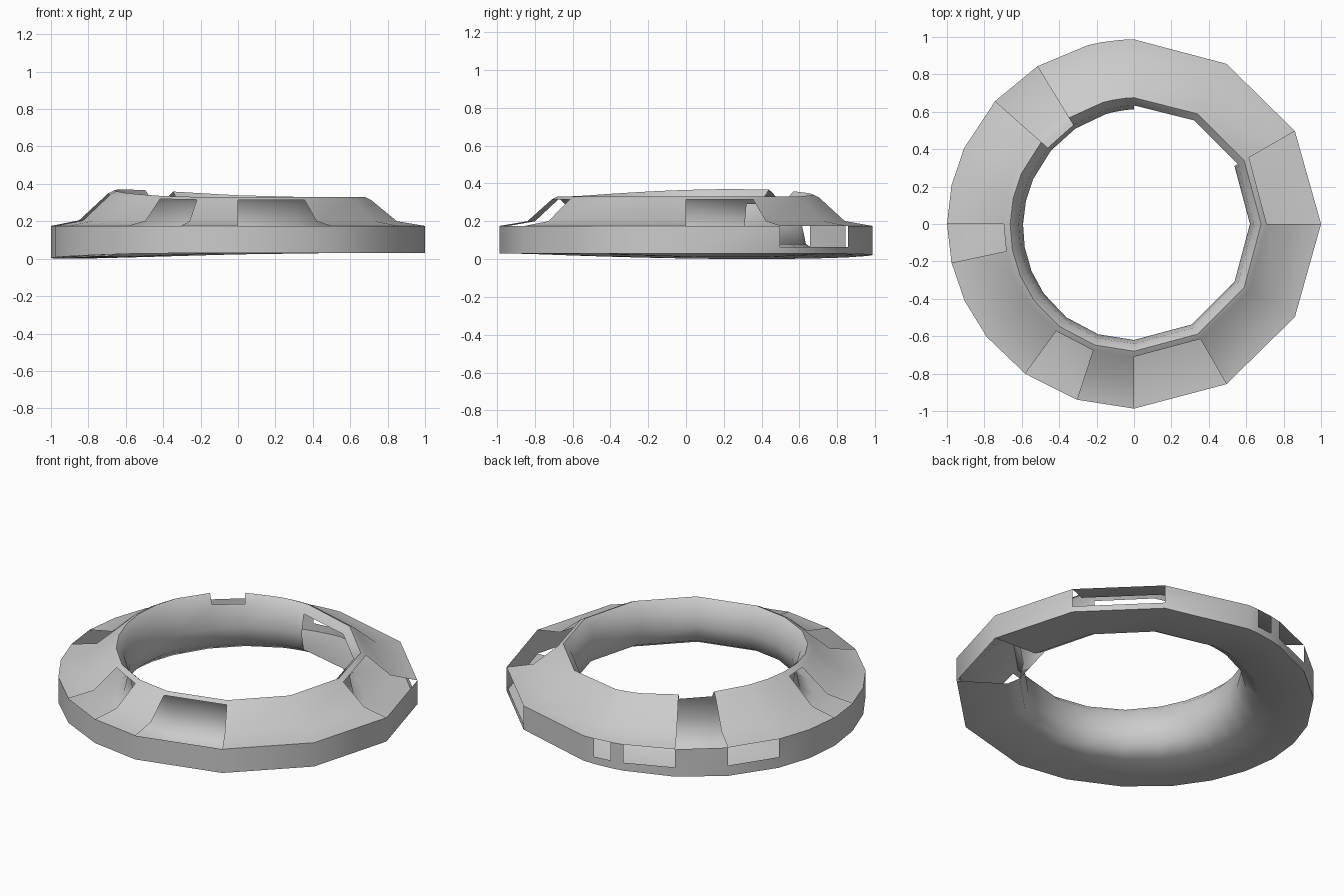
import bpy, bmesh
from math import sin, cos, radians

if "Cube" in bpy.data.objects:
    bpy.data.objects.remove(bpy.data.objects["Cube"])

# Uneven segment angles: coarse on the right, finer on the left
ANGLES = [0, 30, 60, 90, 94, 100, 104.5, 121.5, 138.5, 156, 168, 180,
          192, 204.5, 217.5, 234, 252, 270, 300, 330]

# Cross-section (radius, height), from outer bottom edge over the top to the inside
PROFILE = [(1.0, .03), (1.0, .065), (1.0, .175), (.85, .20), (.71, .315),
           (.68, .33), (.64, .29), (.62, .18), (.64, .08), (.71, .04)]
WALL, FLANGE, CONE, SHOULDER, TOP, INNER_UP, INNER_LOW, LIP, BASE = 1, 2, 3, 4, 5, 6, 7, 8, 9

# Open panels in the shell: start angle, end angle, bands left out
OPENINGS = [
    (30, 60, (WALL,)), (94, 100, (WALL,)), (104.5, 121.5, (WALL,)), (138.5, 156, (WALL,)),
    (0, 30, (FLANGE, CONE)), (180, 192, (FLANGE, CONE)),
    (234, 252, (FLANGE, CONE)), (270, 300, (FLANGE, CONE)),
    (121.5, 138.5, (FLANGE, CONE, SHOULDER, TOP)),
    (30, 90, (INNER_UP, INNER_LOW)),
    (330, 360, (LIP, BASE)),
]


def is_open(a, band):
    return any(s <= a < e and band in bands for s, e, bands in OPENINGS)


def point(a, r, z):
    # The tube swells gently on the back left
    swell = max(0, cos(radians(a - 158))) ** 1.5
    if z > .18:
        z += .04 * swell * (z - .18) / .15
    elif z < .06:
        z -= .03 * swell
    if r < .8:
        r -= .03 * swell * (.8 - r) / .18
    r *= 1 - .013 * abs(sin(radians(a))) if r > .8 else 1
    return r * cos(radians(a)), r * sin(radians(a)), z


# Ring shell
bm = bmesh.new()
rings = [[bm.verts.new(point(a, r, z)) for r, z in PROFILE] for a in ANGLES]
n, m = len(ANGLES), len(PROFILE)
for i, a in enumerate(ANGLES):
    here, after = rings[i], rings[(i + 1) % n]
    for j in range(m):
        if not is_open(a, j):
            k = (j + 1) % m
            bm.faces.new((here[j], after[j], after[k], here[k]))
bmesh.ops.delete(bm, geom=[v for v in bm.verts if not v.link_faces], context='VERTS')
mesh = bpy.data.meshes.new("ring_shell")
bm.to_mesh(mesh)
bm.free()
ring = bpy.data.objects.new("ring_shell", mesh)
bpy.context.collection.objects.link(ring)

# Smooth shading with the wall rims kept sharp
bpy.context.view_layer.objects.active = ring
ring.select_set(True)
bpy.ops.object.shade_smooth_by_angle(angle=radians(60))
